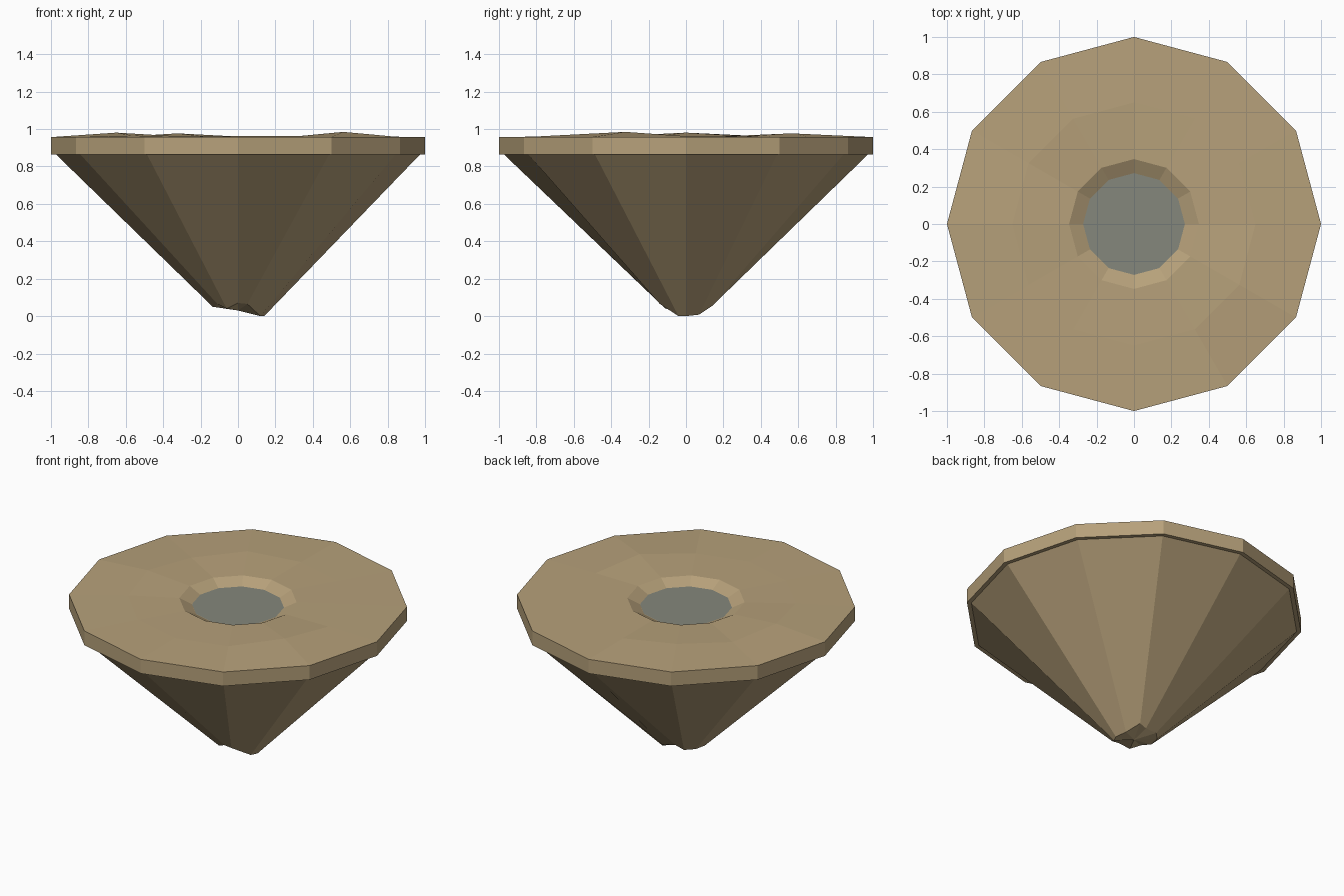
import bpy
from math import sin, cos, radians

cube = bpy.data.objects.get("Cube")
if cube:
    bpy.data.objects.remove(cube, do_unlink=True)

SIDES = 12


def material(name, color):
    mat = bpy.data.materials.new(name)
    mat.use_nodes = True
    mat.diffuse_color = (*color, 1)
    mat.node_tree.nodes["Principled BSDF"].inputs["Base Color"].default_value = (*color, 1)
    return mat


def ring(radius, heights):
    """One twelve-sided loop; heights is a number or one value per corner."""
    if not isinstance(heights, list):
        heights = [heights] * SIDES
    return [(radius * cos(radians(30 * i)), radius * sin(radians(30 * i)), h)
            for i, h in enumerate(heights)]


def loft(name, rings, mat, start=None, end=None):
    """Skin consecutive loops; a start or end point closes it with a fan."""
    verts = [v for r in rings for v in r]
    faces = []
    for k in range(len(rings) - 1):
        a, b = k * SIDES, (k + 1) * SIDES
        for i in range(SIDES):
            j = (i + 1) % SIDES
            faces.append((a + i, a + j, b + j, b + i))
    last = (len(rings) - 1) * SIDES
    for point, base, flip in ((start, 0, True), (end, last, False)):
        if point:
            verts.append(point)
            tip = len(verts) - 1
            for i in range(SIDES):
                f = (base + i, base + (i + 1) % SIDES, tip)
                faces.append(f[::-1] if flip else f)
    mesh = bpy.data.meshes.new(name)
    mesh.from_pydata(verts, [], faces)
    mesh.materials.append(mat)
    obj = bpy.data.objects.new(name, mesh)
    bpy.context.collection.objects.link(obj)
    return obj


sand = material("sandy stone", (0.47, 0.355, 0.195))
grey = material("grey pool", (0.235, 0.245, 0.20))

# Upper slab: underside, straight rim, gently uneven top and sunken basin
bumps = [0.962, 0.96, 0.958, 0.96, 0.977, 0.962,
         0.981, 0.965, 0.96, 0.962, 0.962, 0.985]
loft("ground_slab",
     [ring(0.97, 0.865), ring(1, 0.865), ring(1, 0.957),
      ring(0.65, bumps), ring(0.347, 0.96), ring(0.272, 0.922)],
     sand, start=(0, 0, 0.865), end=(0, 0, 0.915))

# Pool surface in the basin
loft("basin_pool", [ring(0.272, 0.923)], grey, end=(0, 0, 0.923))

# Tapering rock underneath with a broken tip
tip = [(0.14, 0, 0), (0.12, 0.07, 0.008), (0.07, 0.14, 0.055), (0, 0.11, 0.06),
       (-0.07, 0.12, 0.05), (-0.12, 0.07, 0.05), (-0.135, 0, 0.05),
       (-0.11, -0.07, 0.065), (-0.06, -0.11, 0.04), (0, -0.14, 0.07),
       (0.05, -0.14, 0.065), (0.12, -0.04, 0)]
loft("rock_cone", [tip, ring(0.975, 0.866)], sand,
     start=(0, 0, 0.03), end=(0, 0, 0.866))
